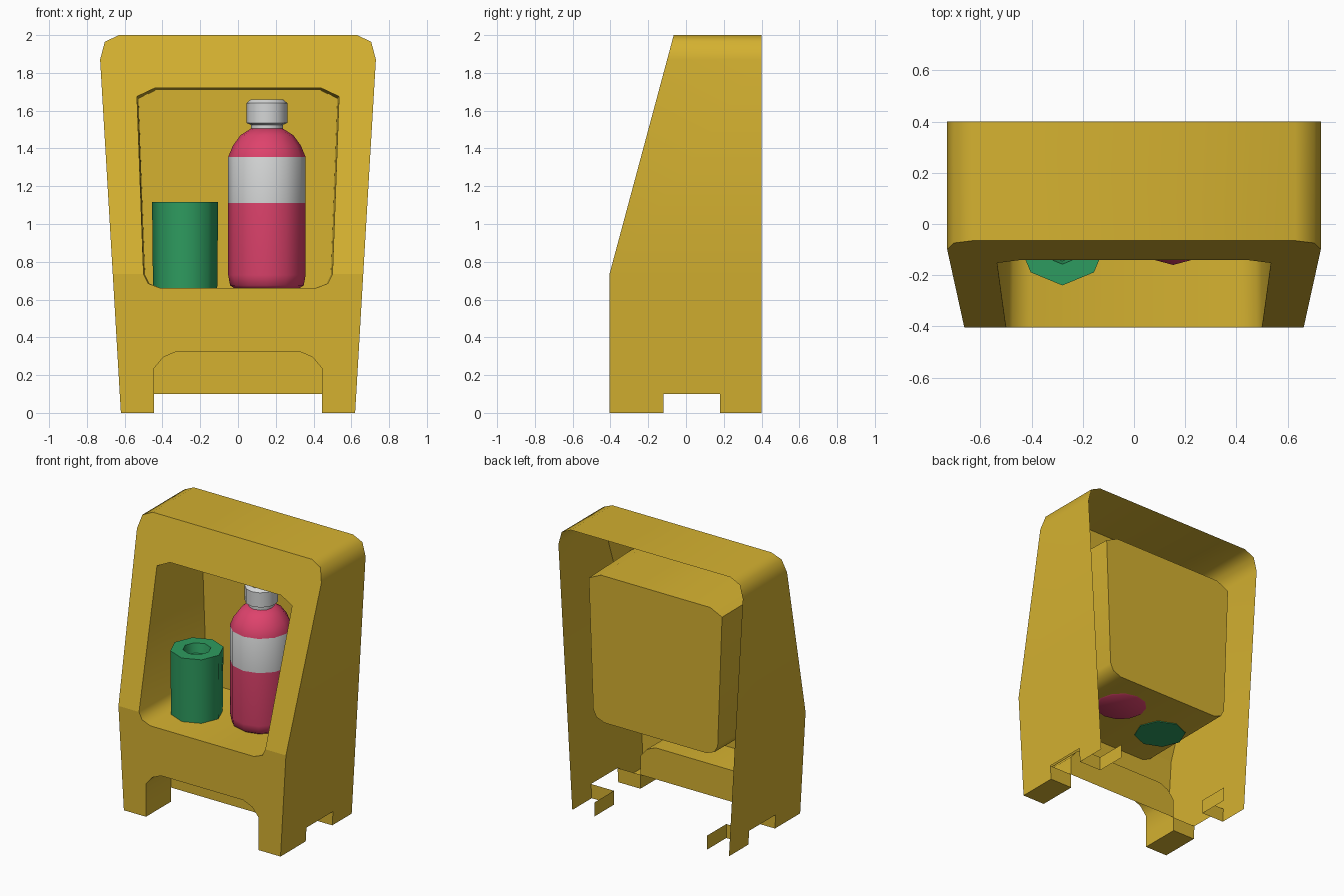
import bpy, bmesh, math
from mathutils import Vector

if "Cube" in bpy.data.objects:
    bpy.data.objects.remove(bpy.data.objects["Cube"])


def material(name, rgb):
    m = bpy.data.materials.new(name)
    m.diffuse_color = (*rgb, 1)
    m.use_nodes = True
    m.node_tree.nodes["Principled BSDF"].inputs["Base Color"].default_value = m.diffuse_color
    return m


YELLOW = material("yellow", (0.66, 0.44, 0.03))
GREEN = material("green", (0.027, 0.33, 0.115))
PINK = material("pink", (0.73, 0.055, 0.15))
WHITE = material("light_grey", (0.66, 0.67, 0.67))

BEND, BACK = 0.735, 0.4


def front_y(z):
    # front face is upright to the bend, then leans back
    return -0.405 + max(0, z - BEND) / (2 - BEND) * 0.34


def finish(name, bm, mats, angle=None):
    me = bpy.data.meshes.new(name)
    bm.to_mesh(me)
    bm.free()
    for m in mats:
        me.materials.append(m)
    ob = bpy.data.objects.new(name, me)
    bpy.context.collection.objects.link(ob)
    if angle:
        bpy.ops.object.select_all(action='DESELECT')
        ob.select_set(True)
        bpy.context.view_layer.objects.active = ob
        bpy.ops.object.shade_smooth_by_angle(angle=math.radians(angle))
    return ob


def mirrored(half):
    # half outline on +x, bottom to top, continued down the -x side
    return half + [(-x, z) for x, z in reversed(half)]


def ribbon(bm, front, back, closed=False):
    f = [bm.verts.new(p) for p in front]
    b = [bm.verts.new(p) for p in back]
    n = len(f)
    for i in range(n if closed else n - 1):
        j = (i + 1) % n
        bm.faces.new((f[i], b[i], b[j], f[j]))
    return b


def quads_both_sides(name, quads):
    bm = bmesh.new()
    for q in quads:
        for s in (1, -1):
            bm.faces.new([bm.verts.new((s * x, y, z)) for x, y, z in q[::s]])
    return finish(name, bm, [YELLOW])


OUTER = mirrored([(0.62, 0), (0.626, 0.1), (0.663, BEND), (0.73, 1.87),
                  (0.705, 1.965), (0.63, 2.0)])
OPENING = mirrored([(0.41, 0.66), (0.475, 0.685), (0.5, BEND),
                    (0.535, 1.675), (0.44, 1.72)])
ARCH = mirrored([(0.445, 0), (0.445, 0.1), (0.445, 0.235), (0.395, 0.295), (0.325, 0.325)])

# front panel with the display opening and the arch between the feet
bm = bmesh.new()
for loop in (OUTER + ARCH[::-1], OPENING):
    vs = [bm.verts.new((x, 0, z)) for x, z in loop]
    for i, v in enumerate(vs):
        bm.edges.new((v, vs[(i + 1) % len(vs)]))
bmesh.ops.triangle_fill(bm, use_beauty=True, use_dissolve=False, edges=bm.edges[:])
bmesh.ops.bisect_plane(bm, geom=bm.verts[:] + bm.edges[:] + bm.faces[:], dist=1e-5,
                       plane_co=(0, 0, BEND), plane_no=(0, 0, 1))
for v in bm.verts:
    v.co.y = front_y(v.co.z)
bm.normal_update()
bmesh.ops.reverse_faces(bm, faces=[f for f in bm.faces if f.normal.y > 0])
finish("front_panel", bm, [YELLOW])

# thin side walls and top, open at the back
bm = bmesh.new()
wall = OUTER[1:-1]
ribbon(bm, [(x, front_y(z), z) for x, z in wall], [(x, BACK, z) for x, z in wall])
finish("side_and_top_wall", bm, [YELLOW], 55)

# recess that holds the bottle and cup
bm = bmesh.new()
loop = OPENING[::-1]
back = ribbon(bm, [(x, front_y(z), z) for x, z in loop],
              [(x * 0.985, 0.345, 0.66 + (z - 0.66) * 0.99) for x, z in loop], True)
bm.faces.new(back[::-1])
finish("display_recess", bm, [YELLOW], 60)

# arched hollow between the front feet, closed by a panel
bm = bmesh.new()
loop = ARCH[::-1]
ribbon(bm, [(x, -0.405, z) for x, z in loop], [(x, -0.12, z) for x, z in loop])
bm.faces.new([bm.verts.new((x, -0.12, z)) for x, z in ARCH[1:-1]])
finish("arch_hollow", bm, [YELLOW], 55)

# feet: outer sides, cross plates, inner sides
xi, xo, xt = 0.445, 0.62, 0.626
yf, y1, y2 = -0.405, -0.12, 0.18
quads_both_sides("front_feet", [
    [(xo, yf, 0), (xo, y1, 0), (xt, y1, 0.1), (xt, yf, 0.1)],
    [(xo, y1, 0), (xi, y1, 0), (xi, y1, 0.1), (xt, y1, 0.1)],
    [(xi, yf, 0), (xi, y1, 0), (xo, y1, 0), (xo, yf, 0)]])
quads_both_sides("back_feet", [
    [(xo, y2, 0), (xo, BACK, 0), (xt, BACK, 0.1), (xt, y2, 0.1)],
    [(xi, y2, 0), (xo, y2, 0), (xt, y2, 0.1), (xi, y2, 0.1)],
    [(xi, BACK, 0), (xi, y2, 0), (xi, y2, 0.1), (xi, BACK, 0.1)]])


def turned(name, centre, sides, profile, mats, rule=None, angle=50):
    # round part from (radius, z) pairs, bottom to top, one corner facing front
    bm = bmesh.new()
    rings = []
    for r, z in profile:
        rings.append([bm.verts.new((centre[0] + r * math.sin(a), centre[1] - r * math.cos(a), z))
                      for a in (2 * math.pi * k / sides for k in range(sides))])
    for lo, hi in zip(rings, rings[1:]):
        for k in range(sides):
            j = (k + 1) % sides
            bm.faces.new((lo[k], lo[j], hi[j], hi[k]))
    bm.faces.new(rings[0][::-1])
    bm.faces.new(rings[-1])
    if rule:
        for f in bm.faces:
            f.material_index = rule(f.calc_center_median().z)
    return finish(name, bm, mats, angle)


# eight-sided cup with a dip in the top
turned("cup", (-0.28, -0.065), 8,
       [(0.17, 0.655), (0.175, 1.117), (0.092, 1.117), (0.08, 1.05)], [GREEN])

# bottle body with a pale label band, then its cap
BOTTLE = (0.153, 0.045)
turned("bottle", BOTTLE, 12,
       [(0.165, 0.655), (0.195, 0.675), (0.205, 0.73), (0.205, 1.11), (0.205, 1.355),
        (0.18, 1.415), (0.14, 1.47), (0.085, 1.505)], [PINK, WHITE],
       lambda z: 1 if 1.11 < z < 1.35 else 0)
turned("bottle_cap", BOTTLE, 12,
       [(0.085, 1.50), (0.085, 1.525), (0.108, 1.535), (0.108, 1.64), (0.085, 1.66)],
       [WHITE], angle=40)
